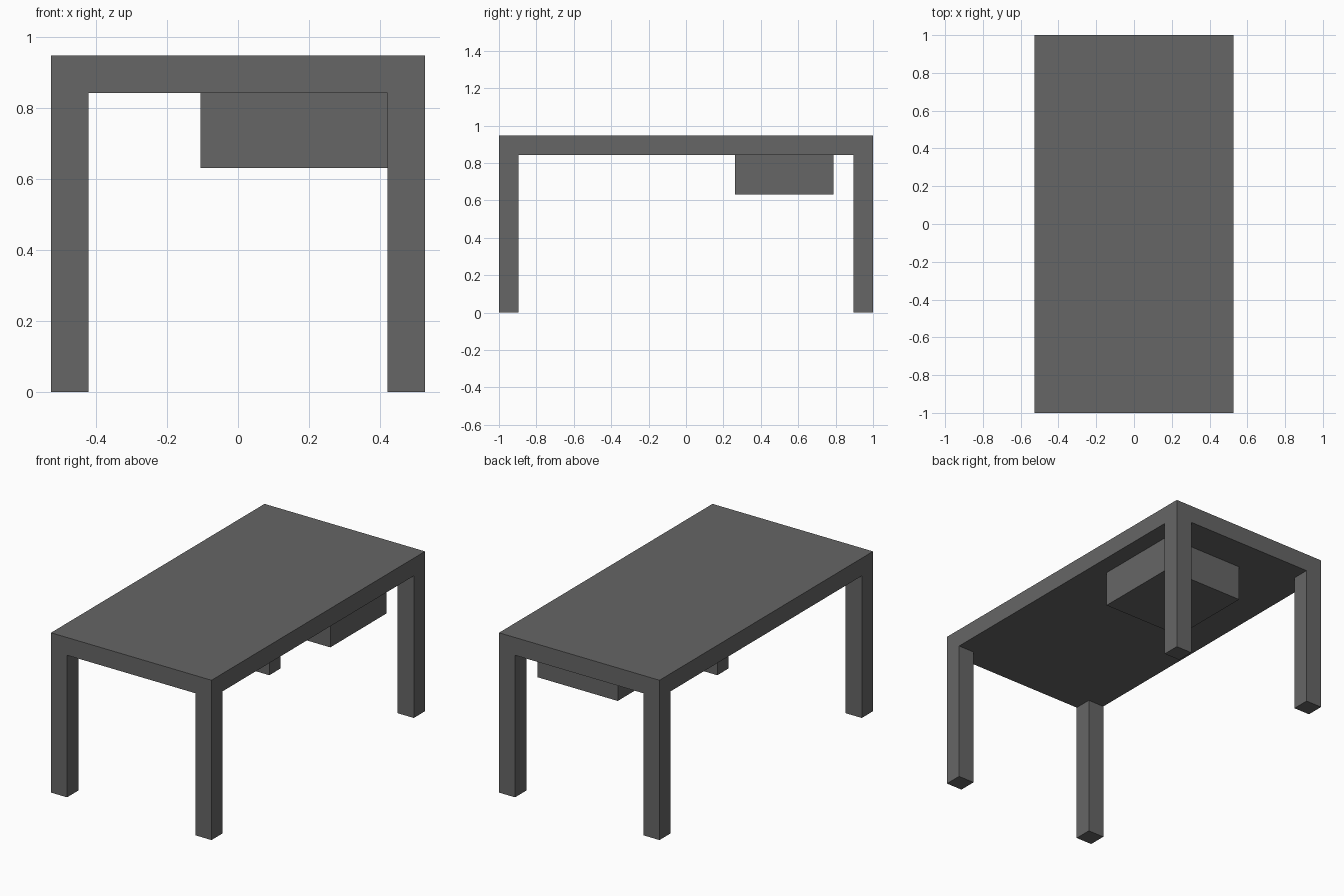
import bpy

if "Cube" in bpy.data.objects:
    bpy.data.objects.remove(bpy.data.objects["Cube"], do_unlink=True)

# Single flat colour
grey = bpy.data.materials.new("dark_grey")
grey.use_nodes = True
colour = (0.133, 0.133, 0.133, 1)
grey.diffuse_color = colour
grey.node_tree.nodes["Principled BSDF"].inputs["Base Color"].default_value = colour

U = 2 / 19                       # the desk is laid out on a 10 x 19 x 9 unit grid
HALF_X, HALF_Y = 5 * U, 9.5 * U
LEG_H, HEIGHT = 8 * U, 9 * U


def box(name, low, high):
    """Flat-shaded box between two opposite corners."""
    centre = [(a + b) / 2 for a, b in zip(low, high)]
    bpy.ops.mesh.primitive_cube_add(size=1, location=centre)
    obj = bpy.context.object
    obj.name = name
    obj.scale = [b - a for a, b in zip(low, high)]
    bpy.ops.object.transform_apply(location=False, rotation=False, scale=True)
    obj.data.materials.append(grey)
    return obj


# Desk top
box("desk_top", (-HALF_X, -HALF_Y, LEG_H), (HALF_X, HALF_Y, HEIGHT))

# Four corner legs
for side, sx in (("left", 1), ("right", -1)):
    for end, sy in (("front", -1), ("back", 1)):
        x, y = sx * (HALF_X - U / 2), sy * (HALF_Y - U / 2)
        box(f"{end}_{side}_leg", (x - U / 2, y - U / 2, 0), (x + U / 2, y + U / 2, LEG_H))

# Drawer box hanging under the top
box("drawer", (-U, 2.5 * U, 6 * U), (4 * U, 7.5 * U, LEG_H))
